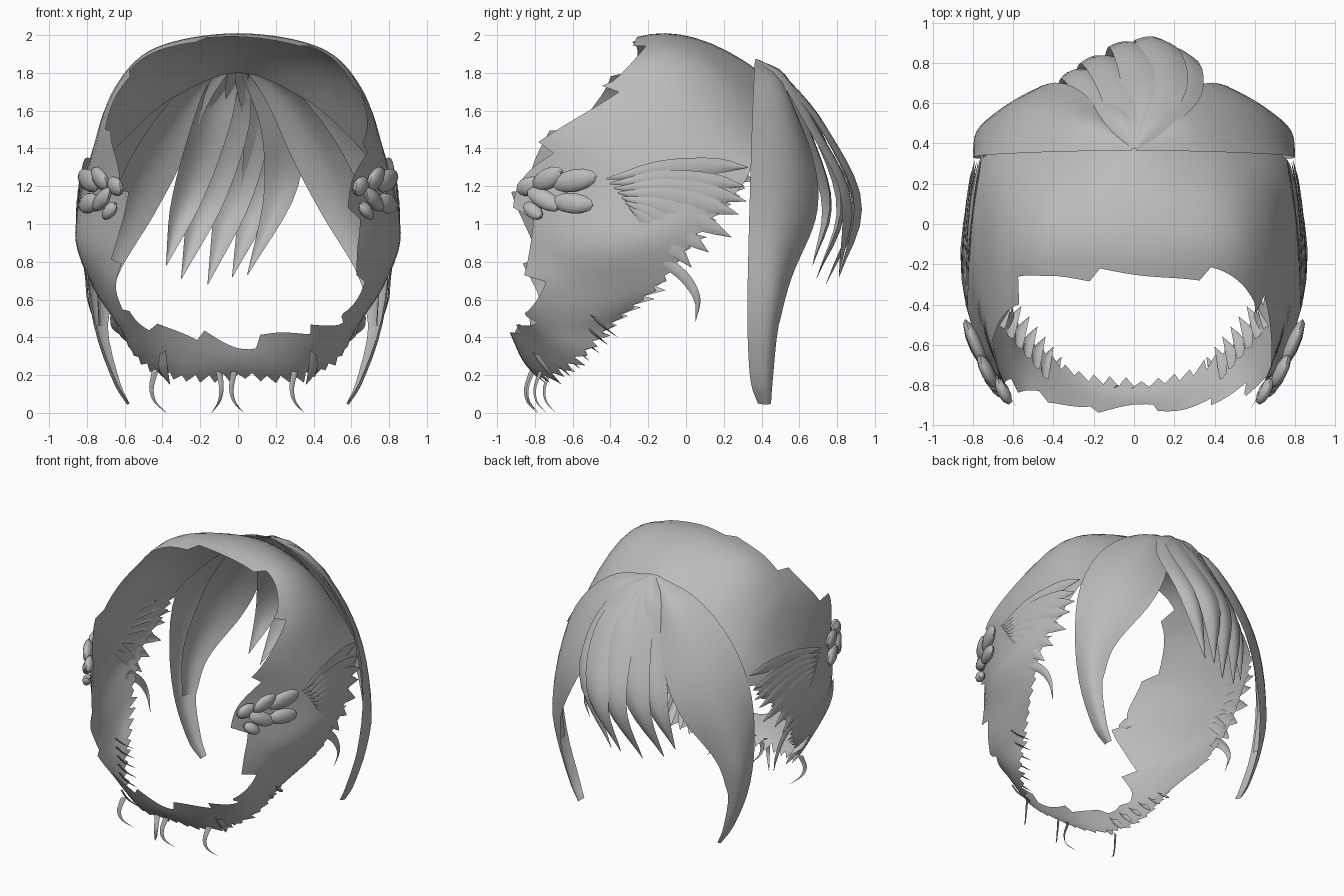
import bpy, bmesh, math, random
from mathutils import Vector as V

if "Cube" in bpy.data.objects:
    bpy.data.objects.remove(bpy.data.objects["Cube"])

random.seed(4)
CENTRE = V((0, -0.1, 1.1))
mat = bpy.data.materials.new("hair grey")
mat.diffuse_color = (0.5, 0.5, 0.5, 1)
mat.use_nodes = True
mat.node_tree.nodes["Principled BSDF"].inputs["Base Color"].default_value = mat.diffuse_color


def spline(pts, t):
    """Catmull-Rom point at t in 0..1 along an open list."""
    n = len(pts) - 1
    f = min(t * n, n - 1e-6)
    i = int(f)
    u = f - i
    b, c = pts[i], pts[i + 1]
    a = pts[i - 1] if i > 0 else b * 2 - c
    d = pts[i + 2] if i + 2 <= n else c * 2 - b
    return 0.5 * (2 * b + (c - a) * u + (2 * a - 5 * b + 4 * c - d) * u * u
                  + (3 * b - a - 3 * c + d) * u ** 3)


def grid_object(name, rows, closed=False):
    """Skin rows of points into one sheet facing away from the head centre."""
    bm = bmesh.new()
    vs = [[bm.verts.new(p) for p in r] for r in rows]
    n = len(vs)
    for i in range(n if closed else n - 1):
        a, b = vs[i], vs[(i + 1) % n]
        for j in range(len(a) - 1):
            bm.faces.new((a[j], a[j + 1], b[j + 1], b[j]))
    bm.normal_update()
    if sum(f.normal.dot(f.calc_center_median() - CENTRE) * f.calc_area() for f in bm.faces) < 0:
        bmesh.ops.reverse_faces(bm, faces=bm.faces[:])
    return finish(name, bm)


def finish(name, bm):
    me = bpy.data.meshes.new(name)
    bm.to_mesh(me)
    bm.free()
    ob = bpy.data.objects.new(name, me)
    bpy.context.collection.objects.link(ob)
    me.materials.append(mat)
    bpy.ops.object.select_all(action='DESELECT')
    ob.select_set(True)
    bpy.context.view_layer.objects.active = ob
    bpy.ops.object.shade_smooth_by_angle(angle=math.radians(40))
    return ob


def sheet(name, edge_a, edge_b, bulge=0.03, steps=18, cols=6):
    """Curved lock between two edge paths, bowed away from the head."""
    a, b = [V(p) for p in edge_a], [V(p) for p in edge_b]
    rows = []
    for i in range(steps + 1):
        p, q = spline(a, i / steps), spline(b, i / steps)
        out = (p + q) / 2 - CENTRE
        out.z *= 0.3
        out.normalize()
        h = min(bulge, (p - q).length * 0.25)
        rows.append([p.lerp(q, j / cols) + out * h * math.sin(math.pi * j / cols)
                     for j in range(cols + 1)])
    return grid_object(name, rows)


def lock(name, path, widths, axis, bulge=0.03, steps=14, cols=4):
    """Tapered lock along a path."""
    ax = V(axis).normalized()
    sheet(name, [V(p) - ax * w for p, w in zip(path, widths)],
          [V(p) + ax * w for p, w in zip(path, widths)], bulge, steps, cols)


def flip(pts, s):
    return [(p[0] * s, p[1], p[2]) for p in pts]


# Ring-shaped cap: crown, sides and nape; each station is back edge, middle, front edge
half = [
    ((0, -.26, 1.99), (0, .05, 1.985), (0, .40, 1.80)),
    ((.42, -.25, 1.92), (.43, .05, 1.895), (.34, .39, 1.67)),
    ((.62, -.38, 1.73), (.66, 0, 1.67), (.58, .37, 1.47)),
    ((.69, -.66, 1.48), (.78, -.15, 1.36), (.75, .33, 1.26)),
    ((.61, -.86, 1.23), (.83, -.27, 1.10), (.80, .19, 1.08)),
    ((.63, -.83, .92), (.83, -.42, .88), (.83, .03, .90)),
    ((.65, -.79, .67), (.74, -.46, .66), (.77, -.15, .67)),
    ((.56, -.81, .50), (.62, -.60, .46), (.64, -.38, .48)),
    ((.44, -.86, .45), (.50, -.72, .35), (.53, -.57, .29)),
    ((.24, -.92, .42), (.27, -.83, .28), (.30, -.74, .19)),
    ((0, -.90, .35), (0, -.86, .27), (0, -.80, .20)),
]
ring = half + [tuple((-x, y, z) for x, y, z in s) for s in half[-2:0:-1]]
count, sub, cols = len(ring), 8, 8
rows = []
for i in range(count * sub):
    k, u = divmod(i, sub)
    b, m, f = [spline([V(ring[(k + o) % count][e]) for o in (-1, 0, 1, 2)], (1 + u / sub) / 3)
               for e in range(3)]
    row = []
    for j in range(cols + 1):
        v = j / cols
        row.append(b * (1 - v) * (1 - 2 * v) + m * 4 * v * (1 - v) + f * v * (2 * v - 1))
    # broad torn back edge and fine pointed lower edge
    low = min(k, count - k)
    tear = ((i + 3) % 10) / 9
    amp = .12 if 2 <= low <= 6 else .07
    row[0] += (row[0] - row[1]).normalized() * (tear - .45) * amp
    if low >= 4:
        tooth = .02 if low in (5, 6) else .06
        row[-1] += (row[-1] - row[-2]).normalized() * (tooth if i % 2 else -.02) * random.uniform(.4, 1.2)
    rows.append(row)
grid_object("hair_cap", rows, closed=True)

# Long locks framing the face, each with a thinner lock layered beneath
outer = [(.01, .365, 1.87), (.34, .36, 1.78), (.61, .35, 1.54), (.765, .34, 1.22),
         (.80, .33, .85), (.755, .325, .48), (.65, .34, .18), (.575, .38, .05)]
inner = [(.01, .38, 1.86), (.15, .55, 1.65), (.30, .68, 1.32), (.45, .69, 1.04),
         (.64, .56, .72), (.69, .49, .46), (.63, .46, .18), (.575, .45, .05)]
for s, side in ((1, "left"), (-1, "right")):
    sheet(side + "_face_lock", flip(outer, s), flip(inner, s), .06, 24, 8)
    mid = [tuple(V(a).lerp(V(b), .35)) for a, b in zip(outer, inner)]
    sheet(side + "_face_underlock", flip(mid[:6], s), flip(inner[:6], s), .035, 18, 6)

# Swept fringe: shoulder, belly and tip of each lock
fringe = [
    ((-.15, .62, 1.5), (-.27, .74, 1.12), (-.38, .67, .78), .11),
    ((-.06, .68, 1.5), (-.17, .81, 1.1), (-.30, .69, .71), .12),
    ((.05, .72, 1.5), (-.03, .88, 1.1), (-.16, .74, .68), .12),
    ((.15, .72, 1.5), (.10, .90, 1.12), (-.03, .81, .72), .12),
    ((.23, .67, 1.5), (.22, .84, 1.15), (.05, .81, .73), .11),
]
for i, (a, b, tip, w) in enumerate(fringe):
    top = (a[0] * .5, .51, 1.76)
    lock("fringe_lock_%d" % (i + 1), [(0, .37, 1.87), top, a, b, tip],
         (.015, w * .75, w, w * .8, .002), (1, -.25 * (i - 2) / 2, .1), .03, 18, 6)

for s, side in ((1, "left"), (-1, "right")):
    # Feathered points fanning from behind the ear, following the side of the head
    for i, (y, z) in enumerate([(.33, 1.30), (.31, 1.20), (.32, 1.12), (.28, 1.05),
                                (.24, .93), (.12, .85), (.03, .77)]):
        start = V((-.42 + .02 * i, 1.24 - .025 * i))
        path = []
        for t in (0, .35, .75, 1):
            p = start.lerp(V((y, z)), t) + V((0, .03 * math.sin(math.pi * t)))
            x = .85 - .18 * (p.x + .25) ** 2 - (.55 if p.y > 1.05 else .25) * (p.y - 1.05) ** 2
            path.append((x * s, p.x, p.y))
        lock("%s_ear_feather_%d" % (side, i + 1), path, (.005, .05, .045, .001),
             (0, .35, 1), .008, 10)
    # Layered spikes at the corners of the nape
    for i in range(7):
        t = i / 6
        base = V((.66, -.50, .52)).lerp(V((.40, -.80, .32)), t)
        tip = V((.60, -.36, .40)).lerp(V((.36, -.66, .15)), t)
        path = [base, base.lerp(tip, .5) + V((.015, -.01, 0)), tip]
        lock("%s_nape_spike_%d" % (side, i + 1), flip(path, s), (.03, .035, .001),
             (s * .6, .7, -.4), .01, 6)
    # Thin curl below the ear
    lock(side + "_ear_curl", [(.815 * s, -.14, .82), (.80 * s, -.01, .72), (.79 * s, .06, .60),
                              (.76 * s, .05, .48)], (.04, .03, .018, .001), (0, 1, .5), .01)
    # Gathered tufts behind the ear
    bm = bmesh.new()
    for x, y, z, ry, rz, tilt in [(.79, -.59, 1.23, .12, .06, .2), (.79, -.60, 1.11, .11, .055, -.1),
                                  (.73, -.73, 1.24, .09, .055, .5), (.72, -.75, 1.13, .10, .05, -.5),
                                  (.65, -.83, 1.20, .07, .05, .3), (.68, -.81, 1.07, .06, .04, -.7)]:
        new = bmesh.ops.create_uvsphere(bm, u_segments=10, v_segments=6, radius=1)["verts"]
        for v in new:
            p = V((v.co.x * .035, v.co.y * ry, v.co.z * rz))
            c, q = math.cos(tilt), math.sin(tilt)
            p = V((p.x + p.y * .4, p.y * c - p.z * q, p.y * q + p.z * c))
            v.co = V(((x + p.x) * s, y + p.y, z + p.z))
    bmesh.ops.recalc_face_normals(bm, faces=bm.faces[:])
    finish(side + "_tufts", bm)

# Fine curls along the nape
for i, (x, d, y) in enumerate([(-.44, .06, -.72), (-.10, -.04, -.81), (-.02, .05, -.82), (.30, .05, -.77)]):
    lock("nape_curl_%d" % (i + 1), [(x, y, .22), (x - d * .3, y - .03, .13), (x, y - .02, .06),
                                    (x + d, y + .03, .0)], (.02, .014, .009, .001), (1, .6, 0), .004)
